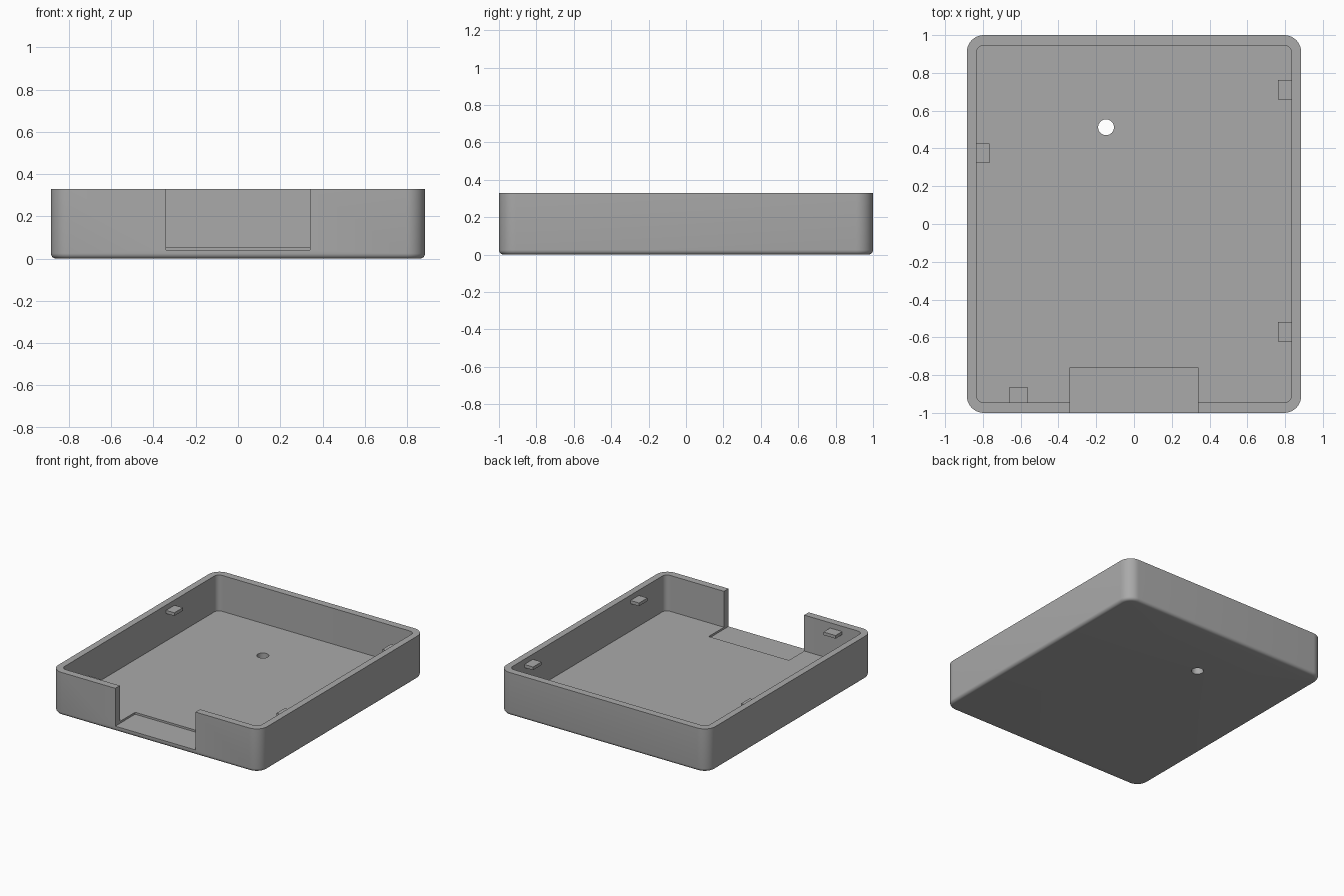
import bpy, bmesh, math

if "Cube" in bpy.data.objects:
    bpy.data.objects.remove(bpy.data.objects["Cube"])

W, D, H = 0.885, 1.0, 0.33          # half width, half depth, height
IW, ID, FLOOR = 0.835, 0.945, 0.055  # inner half sizes and floor height

grey = bpy.data.materials.new("grey plastic")
grey.diffuse_color = (0.40, 0.40, 0.40, 1)
grey.use_nodes = True
grey.node_tree.nodes["Principled BSDF"].inputs["Base Color"].default_value = grey.diffuse_color


def finish(name, bm):
    bmesh.ops.recalc_face_normals(bm, faces=bm.faces)
    me = bpy.data.meshes.new(name)
    bm.to_mesh(me)
    bm.free()
    ob = bpy.data.objects.new(name, me)
    bpy.context.collection.objects.link(ob)
    me.materials.append(grey)
    return ob


def ring(bm, hx, hy, r, z, n=10):
    """Rounded rectangle loop of vertices at height z."""
    verts = []
    for q, (sx, sy) in enumerate(((1, 1), (-1, 1), (-1, -1), (1, -1))):
        for i in range(n + 1):
            a = math.pi / 2 * (q + i / n)
            verts.append(bm.verts.new((sx * (hx - r) + r * math.cos(a),
                                       sy * (hy - r) + r * math.sin(a), z)))
    return verts


def box(name, x0, x1, y0, y1, z0, z1):
    bm = bmesh.new()
    bmesh.ops.create_cube(bm, size=1)
    for v in bm.verts:
        v.co = (x1 if v.co.x > 0 else x0, y1 if v.co.y > 0 else y0,
                z1 if v.co.z > 0 else z0)
    return finish(name, bm)


# Tray: filleted base edge, outer wall, rim, inner wall, floor
bm = bmesh.new()
f = 0.025
rings = []
for i in range(6):
    a = math.pi / 2 * i / 5
    inset = f * (1 - math.sin(a))
    rings.append(ring(bm, W - inset, D - inset, 0.09 - inset, f * (1 - math.cos(a))))
rings += [ring(bm, W, D, 0.09, H), ring(bm, IW, ID, 0.04, H), ring(bm, IW, ID, 0.04, FLOOR)]
for lo, hi in zip(rings, rings[1:]):
    for i in range(len(lo)):
        j = (i + 1) % len(lo)
        bm.faces.new((lo[i], lo[j], hi[j], hi[i]))
bm.faces.new(rings[0])
bm.faces.new(rings[-1])
tray = finish("tray", bm)

# Front opening with a shallow floor recess, and the round floor hole
opening = box("opening_cutter", -0.34, 0.34, -1.1, -0.76, 0.04, 0.5)
bm = bmesh.new()
bmesh.ops.create_cone(bm, cap_ends=True, segments=32, radius1=0.042, radius2=0.042, depth=0.4)
bmesh.ops.translate(bm, verts=bm.verts, vec=(-0.148, 0.512, 0.05))
hole = finish("hole_cutter", bm)

bpy.context.view_layer.objects.active = tray
tray.select_set(True)
for cutter in (opening, hole):
    mod = tray.modifiers.new("cut", 'BOOLEAN')
    mod.operation = 'DIFFERENCE'
    mod.solver = 'EXACT'
    mod.object = cutter
    bpy.ops.object.modifier_apply(modifier=mod.name)
    bpy.data.objects.remove(cutter)
bpy.ops.object.shade_smooth_by_angle(angle=math.radians(30))

# Small catches on the inside of the walls
Z0, Z1 = 0.266, 0.29
box("right_catch_back", 0.762, IW + 0.01, 0.66, 0.763, Z0, Z1)
box("right_catch_front", 0.762, IW + 0.01, -0.622, -0.52, Z0, Z1)
box("left_catch", -IW - 0.01, -0.765, 0.322, 0.425, Z0, Z1)
box("front_catch", -0.662, -0.56, -ID - 0.01, -0.865, Z0, Z1)
